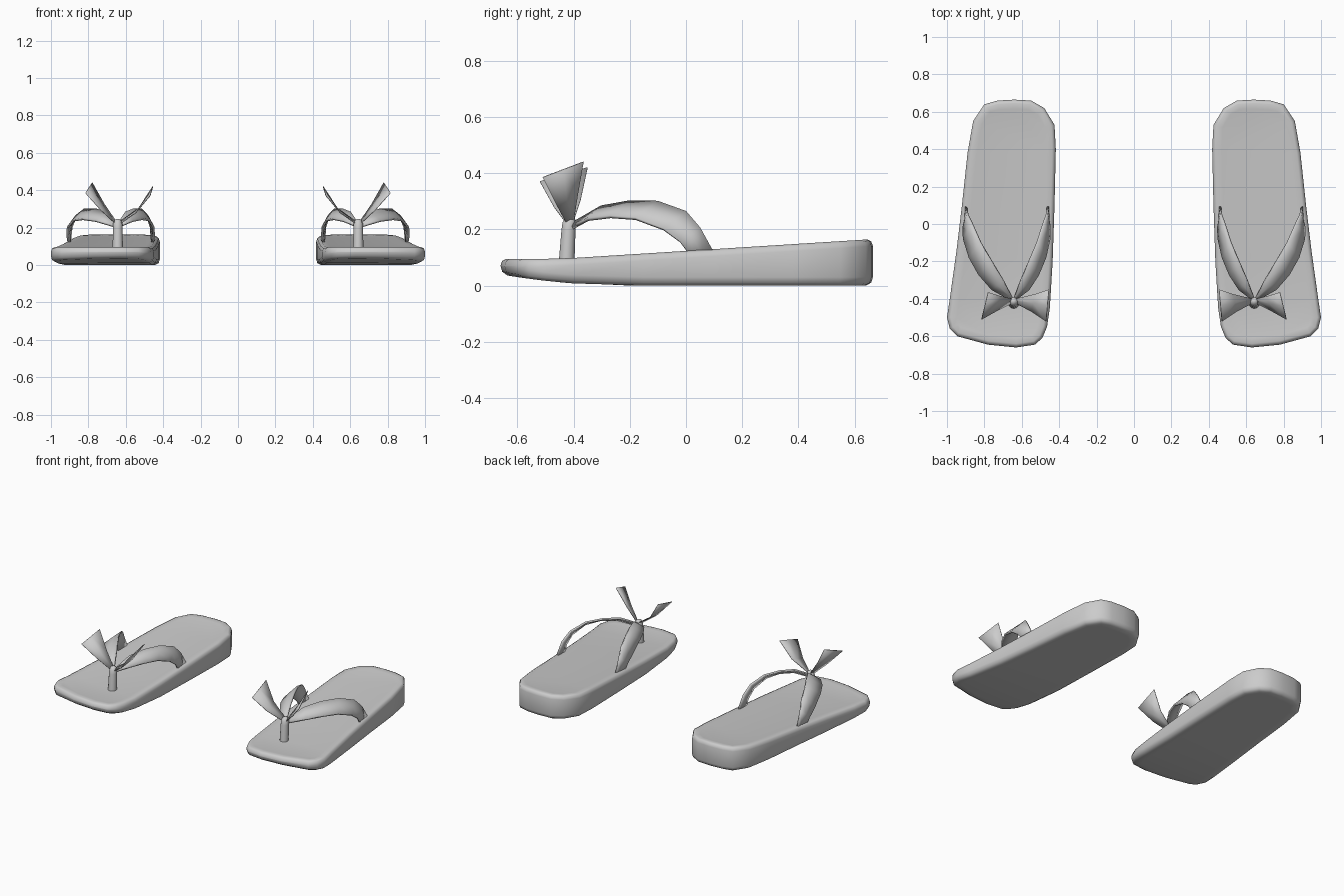
import bpy, bmesh
from mathutils import Vector

cube = bpy.data.objects.get("Cube")
if cube:
    bpy.data.objects.remove(cube)

grey = bpy.data.materials.new("plain grey")
grey.use_nodes = True
grey.diffuse_color = (0.6, 0.6, 0.6, 1)
grey.node_tree.nodes["Principled BSDF"].inputs["Base Color"].default_value = (0.6, 0.6, 0.6, 1)


def finish(name, bm, angle=None):
    bmesh.ops.recalc_face_normals(bm, faces=bm.faces)
    mesh = bpy.data.meshes.new(name)
    bm.to_mesh(mesh)
    bm.free()
    mesh.materials.append(grey)
    ob = bpy.data.objects.new(name, mesh)
    bpy.context.collection.objects.link(ob)
    mesh.shade_smooth()
    # Mirror every part to make the other sandal
    mod = ob.modifiers.new("pair", "MIRROR")
    mod.use_axis[0] = True
    mod.use_mirror_merge = False
    return ob


def top_z(y):
    return 0.095 + max(0, y + 0.45) * 0.063


def bottom_z(y):
    return 0.04 * (max(0, -0.2 - y) / 0.46) ** 2


# Sole: outline lofted through rounded rings
outline = [(0.64, 0.665), (0.55, 0.66), (0.48, 0.62), (0.425, 0.53), (0.418, 0.4),
           (0.425, 0.1), (0.435, -0.2), (0.45, -0.45), (0.465, -0.55), (0.49, -0.61),
           (0.53, -0.645), (0.63, -0.66), (0.78, -0.645), (0.945, -0.6), (0.985, -0.56),
           (1.0, -0.5), (0.985, -0.4), (0.95, -0.15), (0.92, 0.1), (0.89, 0.38),
           (0.86, 0.55), (0.8, 0.64), (0.73, 0.66)]
centre = Vector((0.66, 0))


def inset(i, d):
    p = Vector(outline[i])
    a, b = Vector(outline[i - 1]), Vector(outline[(i + 1) % len(outline)])
    t = (b - a).normalized()
    return p + Vector((-t.y, t.x)) * d


bm = bmesh.new()
rings = []
for d, up, dz in ((0.06, 0, 0), (0.025, 0, 0), (0.006, 0, 0.01), (0, 0, 0.03),
                  (0, 1, -0.025), (0.006, 1, -0.007), (0.02, 1, 0), (0.05, 1, -0.004)):
    ring = []
    for i in range(len(outline)):
        p = inset(i, d)
        z = (top_z(p.y) if up else bottom_z(p.y)) + dz
        ring.append(bm.verts.new((p.x, p.y, z)))
    rings.append(ring)
for lo, hi in zip(rings, rings[1:]):
    for i in range(len(lo)):
        bm.faces.new((lo[i - 1], lo[i], hi[i], hi[i - 1]))
bm.faces.new(rings[0])
bm.faces.new(rings[-1])
caps = [f for f in bm.faces if len(f.verts) > 4]
bmesh.ops.triangulate(bm, faces=caps)
finish("sole", bm)


def ribbon(name, upper, lower, thickness):
    # Flat band between two edge curves, bulged slightly across its width
    bm = bmesh.new()
    rows = []
    for a, b in zip(upper, lower):
        rows.append([bm.verts.new(Vector(a).lerp(Vector(b), t)) for t in (0, 0.5, 1)])
    for r, s in zip(rows, rows[1:]):
        for k in range(2):
            bm.faces.new((r[k], r[k + 1], s[k + 1], s[k]))
    ob = finish(name, bm)
    mod = ob.modifiers.new("thickness", "SOLIDIFY")
    mod.thickness = thickness
    mod.offset = 0
    return ob


# Straps: the inner one is a narrower reflection of the outer one
back_edge = [(0.65, -0.395, 0.225), (0.7, -0.3, 0.28), (0.76, -0.2, 0.298),
             (0.82, -0.1, 0.297), (0.865, 0, 0.262), (0.89, 0.05, 0.205), (0.9, 0.1, 0.115)]
front_edge = [(0.66, -0.405, 0.205), (0.76, -0.35, 0.235), (0.83, -0.27, 0.245),
              (0.88, -0.18, 0.238), (0.91, -0.08, 0.2), (0.912, -0.02, 0.155), (0.902, 0.02, 0.1)]


def reflect(points):
    return [(0.645 - (x - 0.645) * 0.73, y, z) for x, y, z in points]


ribbon("outer_strap", back_edge, front_edge, 0.012)
ribbon("inner_strap", reflect(back_edge), reflect(front_edge), 0.012)

# Bow tails flaring up from the knot
ribbon("outer_bow_tail",
       [(0.65, -0.4, 0.23), (0.715, -0.385, 0.325), (0.78, -0.365, 0.44)],
       [(0.655, -0.425, 0.22), (0.735, -0.465, 0.295), (0.815, -0.51, 0.385)], 0.004)
ribbon("inner_bow_tail",
       [(0.635, -0.4, 0.23), (0.53, -0.375, 0.305), (0.455, -0.35, 0.42)],
       [(0.63, -0.425, 0.22), (0.545, -0.47, 0.28), (0.47, -0.52, 0.37)], 0.004)

# Toe post with a rounded knot at the top
bm = bmesh.new()
sides = 12
previous = None
for y, z, r in ((-0.425, 0.08, 0.028), (-0.418, 0.2, 0.025), (-0.415, 0.225, 0.024),
                (-0.413, 0.24, 0.017), (-0.413, 0.246, 0.006)):
    ring = bmesh.ops.create_circle(bm, segments=sides, radius=r)["verts"]
    bmesh.ops.translate(bm, verts=ring, vec=(0.643, y, z))
    if previous:
        for i in range(sides):
            bm.faces.new((previous[i - 1], previous[i], ring[i], ring[i - 1]))
    previous = ring
bm.faces.new(previous)
finish("toe_post", bm)
